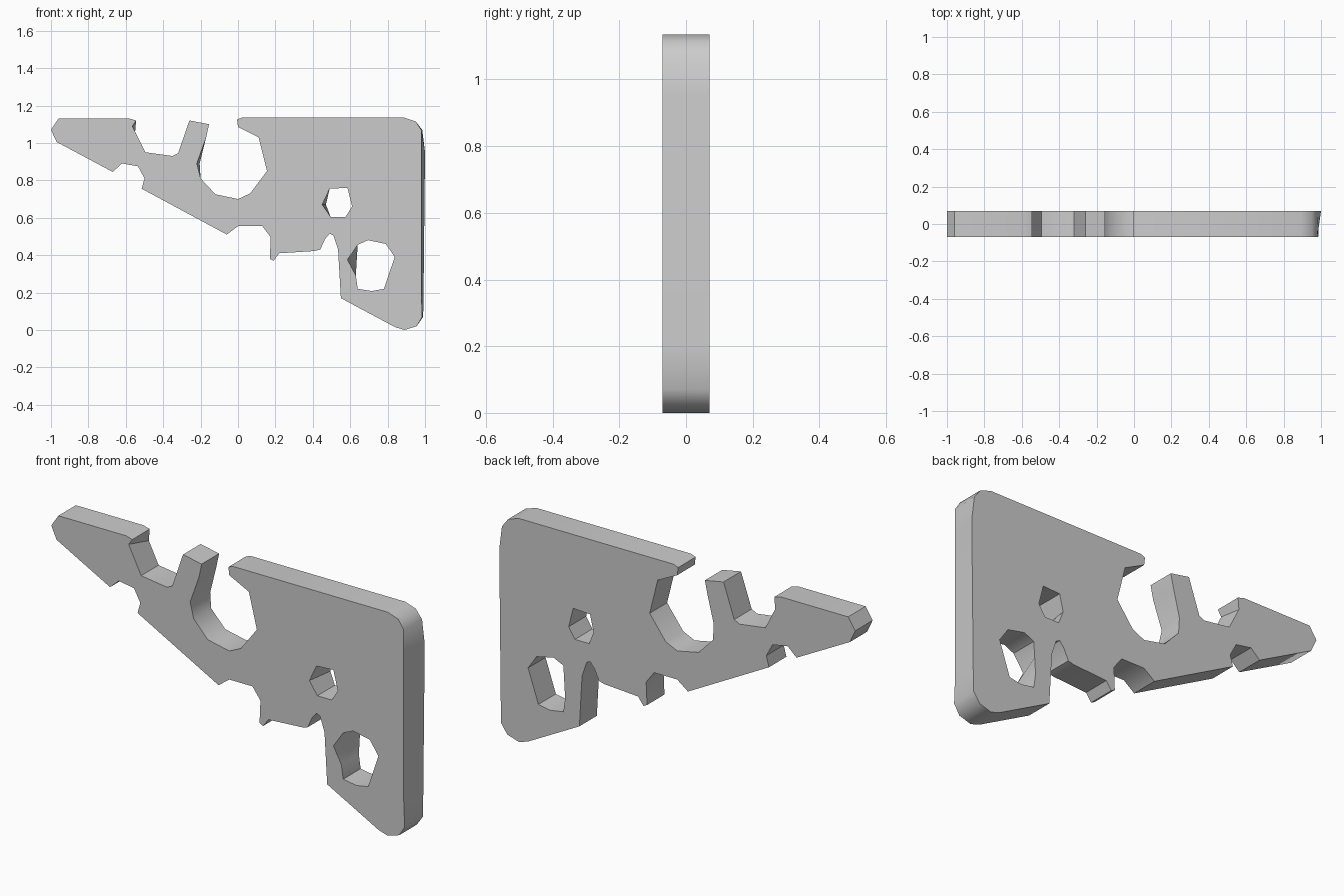
import bpy, bmesh

if "Cube" in bpy.data.objects:
    bpy.data.objects.remove(bpy.data.objects["Cube"])

HALF = 0.07  # half thickness of the plate

# Each point is (x, z) on the front face, optionally with its own (x, z) on the back
outline = [
    (-1.0, 1.07), (-.96, 1.13), (-.58, 1.13), (-.545, 1.12), (-.565, 1.09, -.55, 1.06),
    (-.495, .95), (-.35, .93), (-.32, .945), (-.26, 1.12), (-.155, 1.10),
    (-.17, 1.03), (-.22, .89, -.205, .89), (-.2, .81), (-.12, .725), (0, .70),
    (.065, .73), (.155, .85), (.11, 1.03), (0, 1.085), (-.005, 1.125), (.02, 1.135),
    (.89, 1.135), (.95, 1.115), (.98, 1.07, .985, 1.07), (.98, .95, 1.0, .95),
    (.98, .2, .992, .2), (.985, .07, .99, .07), (.955, .02), (.89, 0), (.84, .015), (.55, .17),
    (.535, .43), (.51, .505), (.49, .515), (.465, .485), (.44, .43), (.41, .422),
    (.22, .41), (.19, .37), (.17, .38), (.175, .495), (.13, .555), (0, .555),
    (-.06, .51), (-.515, .755), (-.5, .81), (-.535, .875), (-.62, .89),
    (-.67, .845), (-.97, 1.005),
]
small_hole = [(.49, .755), (.585, .76), (.61, .66), (.575, .605), (.495, .605),
              (.45, .67, .47, .67)]
large_hole = [(.695, .48), (.79, .46), (.838, .39), (.78, .22), (.715, .208), (.64, .22),
              (.63, .29), (.585, .375, .635, .375), (.64, .455)]

bm = bmesh.new()
front_edges, back_edges = [], []


def add_loop(points):
    """Wall running from the front contour to the back contour."""
    front = [bm.verts.new((p[0], -HALF, p[1])) for p in points]
    back = [bm.verts.new((p[-2], HALF, p[-1])) for p in points]
    n = len(points)
    for i in range(n):
        j = (i + 1) % n
        front_edges.append(bm.edges.new((front[i], front[j])))
        back_edges.append(bm.edges.new((back[i], back[j])))
        bm.faces.new((front[i], front[j], back[j], back[i]))


for contour in (outline, small_hole, large_hole):
    add_loop(contour)

# Front and back faces, leaving the holes open
for edges, ny in ((front_edges, -1), (back_edges, 1)):
    bmesh.ops.triangle_fill(bm, edges=edges, use_beauty=True, normal=(0, ny, 0))
bmesh.ops.recalc_face_normals(bm, faces=bm.faces[:])

mesh = bpy.data.meshes.new("notched_plate")
bm.to_mesh(mesh)
bm.free()
plate = bpy.data.objects.new("notched_plate", mesh)
bpy.context.collection.objects.link(plate)

# Soft rounding along the walls, crisp plate edges
bpy.context.view_layer.objects.active = plate
plate.select_set(True)
bpy.ops.object.shade_smooth_by_angle(angle=0.7)
